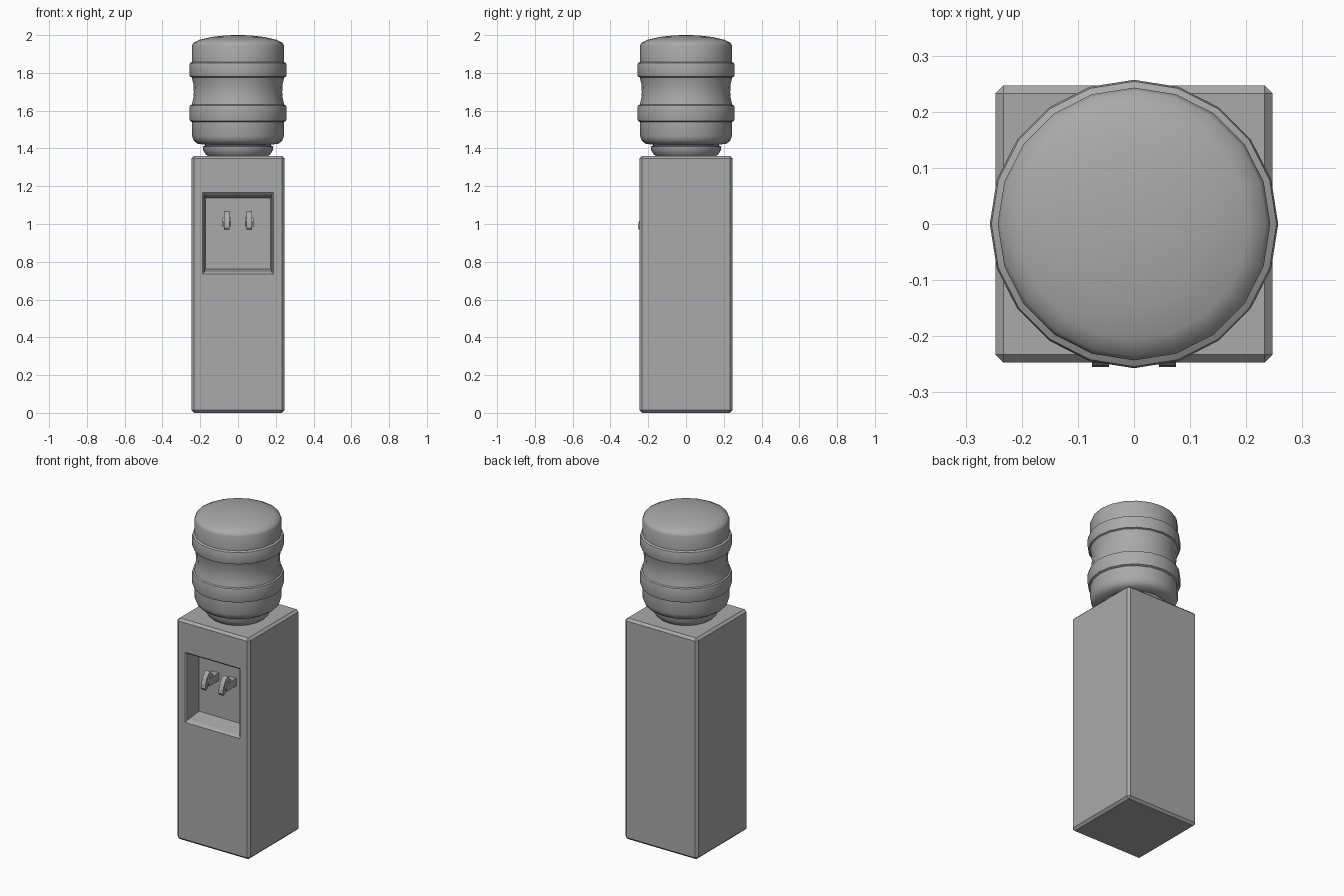
import bpy
import bmesh
from math import radians, sin, cos, tau
from mathutils import Vector

if "Cube" in bpy.data.objects:
    bpy.data.objects.remove(bpy.data.objects["Cube"], do_unlink=True)

grey = bpy.data.materials.new("plain_grey")
grey.use_nodes = True
COLOUR = (0.4, 0.4, 0.4, 1)
grey.diffuse_color = COLOUR
grey.node_tree.nodes["Principled BSDF"].inputs["Base Color"].default_value = COLOUR


def finish(bm, name, smooth_angle=None):
    bmesh.ops.recalc_face_normals(bm, faces=bm.faces)
    mesh = bpy.data.meshes.new(name)
    bm.to_mesh(mesh)
    bm.free()
    mesh.materials.append(grey)
    obj = bpy.data.objects.new(name, mesh)
    bpy.context.collection.objects.link(obj)
    if smooth_angle:
        bpy.ops.object.select_all(action='DESELECT')
        obj.select_set(True)
        bpy.context.view_layer.objects.active = obj
        bpy.ops.object.shade_smooth_by_angle(angle=radians(smooth_angle))
    return obj


def lathe(name, profile, sides=20):
    """Turn a list of (radius, height) into a capped round solid."""
    bm = bmesh.new()
    rings = [[bm.verts.new((r * cos(tau * i / sides), r * sin(tau * i / sides), z))
              for i in range(sides)] for r, z in profile]
    for low, high in zip(rings, rings[1:]):
        for i in range(sides):
            j = (i + 1) % sides
            bm.faces.new((low[i], low[j], high[j], high[i]))
    bm.faces.new(rings[0][::-1])
    bm.faces.new(rings[-1])
    return finish(bm, name, 40)


def prism(name, profile, x, half_width):
    """Extrude a (y, z) side outline across x."""
    bm = bmesh.new()
    sides = [[bm.verts.new((x + s * half_width, y, z)) for y, z in profile] for s in (-1, 1)]
    n = len(profile)
    for i in range(n):
        j = (i + 1) % n
        bm.faces.new((sides[0][i], sides[0][j], sides[1][j], sides[1][i]))
    bm.faces.new(sides[0])
    bm.faces.new(sides[1][::-1])
    return finish(bm, name)


# Cabinet: chamfered box with a tapering dispenser recess in the front
HALF, HEIGHT = 0.247, 1.36
bm = bmesh.new()
bmesh.ops.create_cube(bm, size=1)
for v in bm.verts:
    v.co = Vector((v.co.x * 2 * HALF, v.co.y * 2 * HALF, (v.co.z + 0.5) * HEIGHT))
bmesh.ops.bevel(bm, geom=bm.edges[:], offset=0.014, segments=1, affect='EDGES')
front = min(bm.faces, key=lambda f: f.calc_center_median().y)
for half_x, half_z, depth in ((0.188, 0.216, 0), (0.179, 0.207, 0.008),
                              (0.179, 0.204, 0.016), (0.173, 0.187, 0.115)):
    bmesh.ops.inset_individual(bm, faces=[front], thickness=0.01)
    mid = front.calc_center_median()
    for v in front.verts:
        v.co = Vector((half_x if v.co.x > mid.x else -half_x, depth - HALF,
                       0.95 + (half_z if v.co.z > mid.z else -half_z)))
finish(bm, "cabinet")

# Taps: a barrel from the recess wall and a curved lever in front
LEVER = [(-0.205, 1.07), (-0.222, 1.06), (-0.24, 1.035), (-0.252, 1.005), (-0.255, 0.98),
         (-0.248, 0.968), (-0.236, 0.972), (-0.222, 0.99), (-0.19, 1.0), (-0.175, 1.04)]
BARREL = [(-0.225, 1.035), (-0.236, 1.01), (-0.225, 0.988), (-0.125, 0.988), (-0.125, 1.035)]
for side, x in (("right", -0.06), ("left", 0.06)):
    prism(side + "_tap_lever", LEVER, x, 0.015)
    prism(side + "_tap_barrel", BARREL, x, 0.023)

# Collar the bottle stands in
lathe("bottle_collar", [(0.155, 1.355), (0.172, 1.37), (0.184, 1.39), (0.187, 1.41), (0.175, 1.415)])

# Water bottle with two raised bands and a narrow waist
lathe("water_bottle", [
    (0.165, 1.40), (0.175, 1.42), (0.215, 1.425), (0.234, 1.44), (0.243, 1.465), (0.243, 1.54),
    (0.254, 1.545), (0.257, 1.555), (0.257, 1.615), (0.254, 1.628), (0.245, 1.632),
    (0.237, 1.665), (0.234, 1.70), (0.237, 1.745), (0.245, 1.776),
    (0.254, 1.78), (0.257, 1.79), (0.257, 1.84), (0.254, 1.852), (0.243, 1.858),
    (0.243, 1.945), (0.236, 1.96), (0.205, 1.975), (0.14, 1.99), (0.07, 1.998), (0.02, 2.0)])
